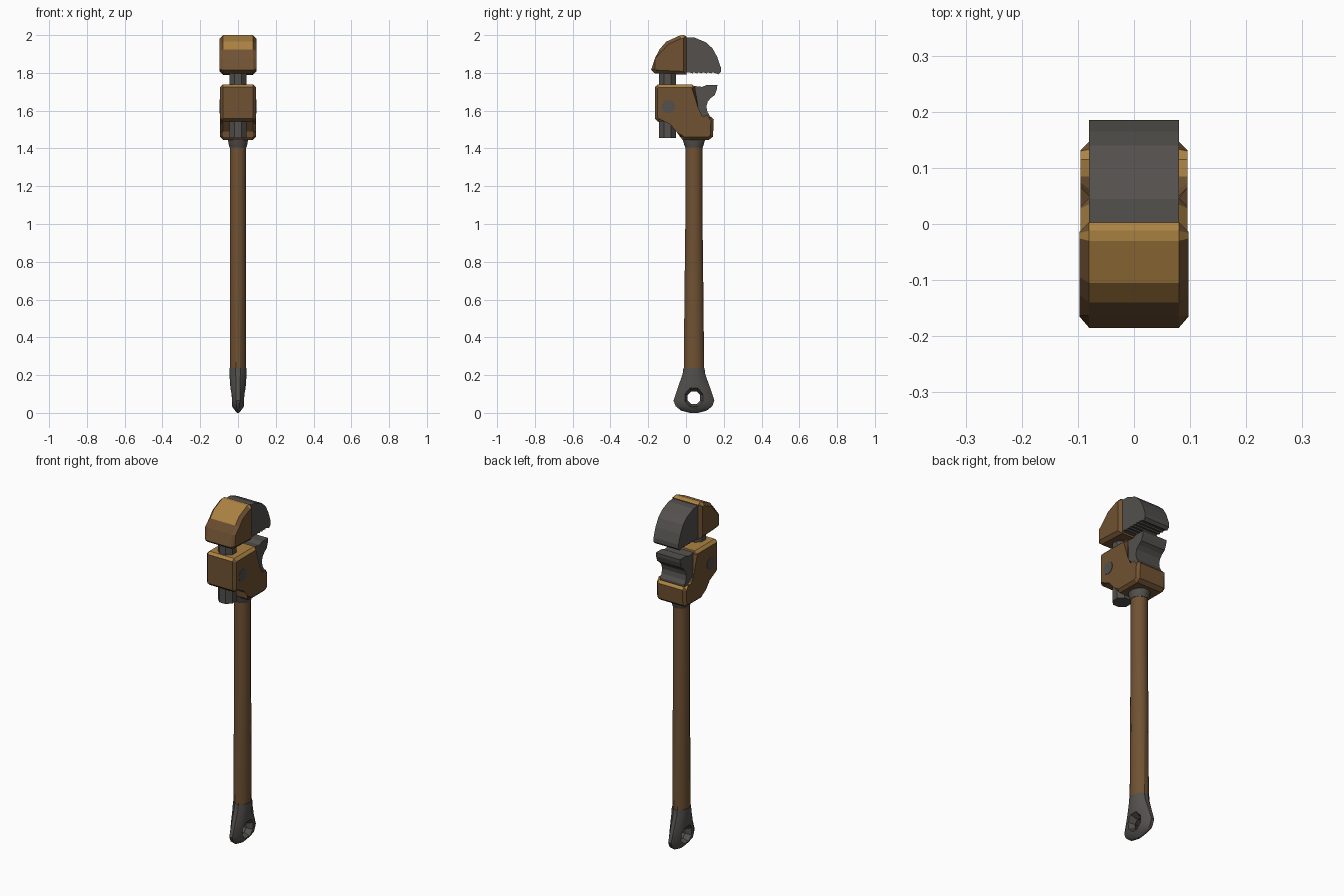
import bpy, bmesh, math
from mathutils import Vector

if "Cube" in bpy.data.objects:
    bpy.data.objects.remove(bpy.data.objects["Cube"])


def material(name, rgb):
    m = bpy.data.materials.new(name)
    m.diffuse_color = (*rgb, 1)
    m.use_nodes = True
    m.node_tree.nodes["Principled BSDF"].inputs["Base Color"].default_value = m.diffuse_color
    return m


BROWN = material("aged brown", (0.161, 0.084, 0.033))
GOLD = material("worn gold", (0.41, 0.225, 0.055))
GREY = material("dark steel", (0.087, 0.081, 0.074))


def finish(name, bm, mats, angle=None):
    bmesh.ops.recalc_face_normals(bm, faces=bm.faces[:])
    bm.normal_update()
    if len(mats) > 1:  # worn, up-facing surfaces show gold
        for f in bm.faces:
            f.material_index = 1 if f.normal.z > 0.65 else 0
    me = bpy.data.meshes.new(name)
    bm.to_mesh(me)
    bm.free()
    for m in mats:
        me.materials.append(m)
    ob = bpy.data.objects.new(name, me)
    bpy.context.collection.objects.link(ob)
    if angle:
        bpy.ops.object.select_all(action='DESELECT')
        ob.select_set(True)
        bpy.context.view_layer.objects.active = ob
        bpy.ops.object.shade_smooth_by_angle(angle=math.radians(angle))
    return ob


def prism(name, pts, half, mats, chamfer=0.0):
    """Side profile (y, z) extruded across x, with chamfered rims."""
    bm = bmesh.new()
    a = [bm.verts.new((-half, y, z)) for y, z in pts]
    b = [bm.verts.new((half, y, z)) for y, z in pts]
    n = len(pts)
    caps = [bm.faces.new(a), bm.faces.new(b[::-1])]
    for i in range(n):
        j = (i + 1) % n
        bm.faces.new((a[j], a[i], b[i], b[j]))
    if chamfer:
        edges = [e for f in caps for e in f.edges]
        bmesh.ops.bevel(bm, geom=edges, offset=chamfer, segments=1,
                        profile=0.5, affect='EDGES', clamp_overlap=True)
    return finish(name, bm, mats)


def loft(name, rings, sides, mats, axis='Z', angle=None):
    """Elliptical rings (position, radius a, radius b, centre y, centre z)."""
    bm = bmesh.new()
    loops = []
    for p, ra, rb, cy, cz in rings:
        loop = []
        for k in range(sides):
            t = 2 * math.pi * (k + 0.5) / sides
            u, v = ra * math.cos(t), rb * math.sin(t)
            co = (u, cy + v, p) if axis == 'Z' else (p, cy + u, cz + v)
            loop.append(bm.verts.new(co))
        loops.append(loop)
    for l0, l1 in zip(loops, loops[1:]):
        for k in range(sides):
            j = (k + 1) % sides
            bm.faces.new((l0[k], l0[j], l1[j], l1[k]))
    bm.faces.new(loops[0][::-1])
    bm.faces.new(loops[-1])
    return finish(name, bm, mats, angle)


# Upper jaw: brown back block
prism("upper_jaw_back", [(0.003, 1.79), (0.003, 1.992), (-0.012, 2.0), (-0.03, 1.999),
      (-0.105, 1.965), (-0.14, 1.925), (-0.163, 1.88), (-0.185, 1.815),
      (-0.165, 1.798)], 0.097, [BROWN, GOLD], 0.017)

# Upper jaw: steel hook with a toothed underside
teeth = []
for i in range(6):
    y = 0.015 + i * 0.025
    teeth += [(y, 1.803), (y + 0.02, 1.797)]
prism("upper_jaw_hook", [(-0.01, 1.80)] + teeth + [(0.17, 1.792), (0.185, 1.806),
      (0.184, 1.83), (0.165, 1.885), (0.14, 1.93), (0.105, 1.962),
      (0.045, 1.987), (-0.01, 1.988)], 0.08, [GREY])

# Sliding shaft carrying the upper jaw
loft("jaw_shaft", [(z, 0.05, 0.05, -0.098, 0) for z in (1.455, 1.82)], 8, [GREY])

# Main body
prism("body", [(-0.165, 1.725), (-0.15, 1.738), (0.035, 1.738), (0.046, 1.725),
      (0.05, 1.61), (0.062, 1.588), (0.085, 1.572), (0.115, 1.557), (0.133, 1.567),
      (0.147, 1.552), (0.143, 1.463), (0.122, 1.446), (-0.018, 1.446),
      (-0.03, 1.46), (-0.033, 1.49), (-0.075, 1.542), (-0.148, 1.542),
      (-0.165, 1.558)], 0.095, [BROWN, GOLD], 0.015)

# Pivot plates on both sides of the body
for s, side in ((-1, "left"), (1, "right")):
    loft("pivot_plate_" + side, [(s * x, 0.036, 0.036, -0.093, 1.622)
         for x in (0.09, 0.097)], 10, [GREY], axis='X')

# Lower jaw
prism("lower_jaw", [(0.03, 1.732), (0.085, 1.726), (0.11, 1.736), (0.166, 1.736),
      (0.164, 1.715), (0.152, 1.682), (0.132, 1.668), (0.115, 1.648),
      (0.108, 1.622), (0.113, 1.595), (0.125, 1.575), (0.125, 1.54),
      (0.03, 1.54)], 0.078, [GREY])

# Handle, collar and end
C = 0.042
loft("collar", [(1.405, 0.046, 0.048, C, 0), (1.425, 0.052, 0.055, C, 0),
     (1.45, 0.055, 0.062, C, 0)], 12, [GREY], angle=35)
loft("handle", [(0.22, 0.044, 0.056, C, 0), (0.7, 0.044, 0.051, C, 0),
     (1.1, 0.044, 0.046, C, 0), (1.415, 0.044, 0.046, C, 0)], 12, [BROWN], angle=35)
end = loft("handle_end", [(0.0, 0.006, 0.022, C, 0), (0.012, 0.016, 0.07, C, 0),
           (0.035, 0.033, 0.1, C, 0), (0.065, 0.037, 0.112, C, 0),
           (0.135, 0.042, 0.088, C, 0), (0.205, 0.047, 0.062, C, 0),
           (0.238, 0.047, 0.058, C, 0)], 12, [GREY], angle=35)

# Hanging hole, flared towards both faces
cutter = loft("hole_cutter", [(x, r, r, C, 0.08) for x, r in
              ((-0.08, 0.075), (0, 0.036), (0.08, 0.075))], 8, [GREY], axis='X')
cutter.hide_render = True
cutter.hide_viewport = True
mod = end.modifiers.new("hole", 'BOOLEAN')
mod.operation = 'DIFFERENCE'
mod.solver = 'EXACT'
mod.object = cutter
